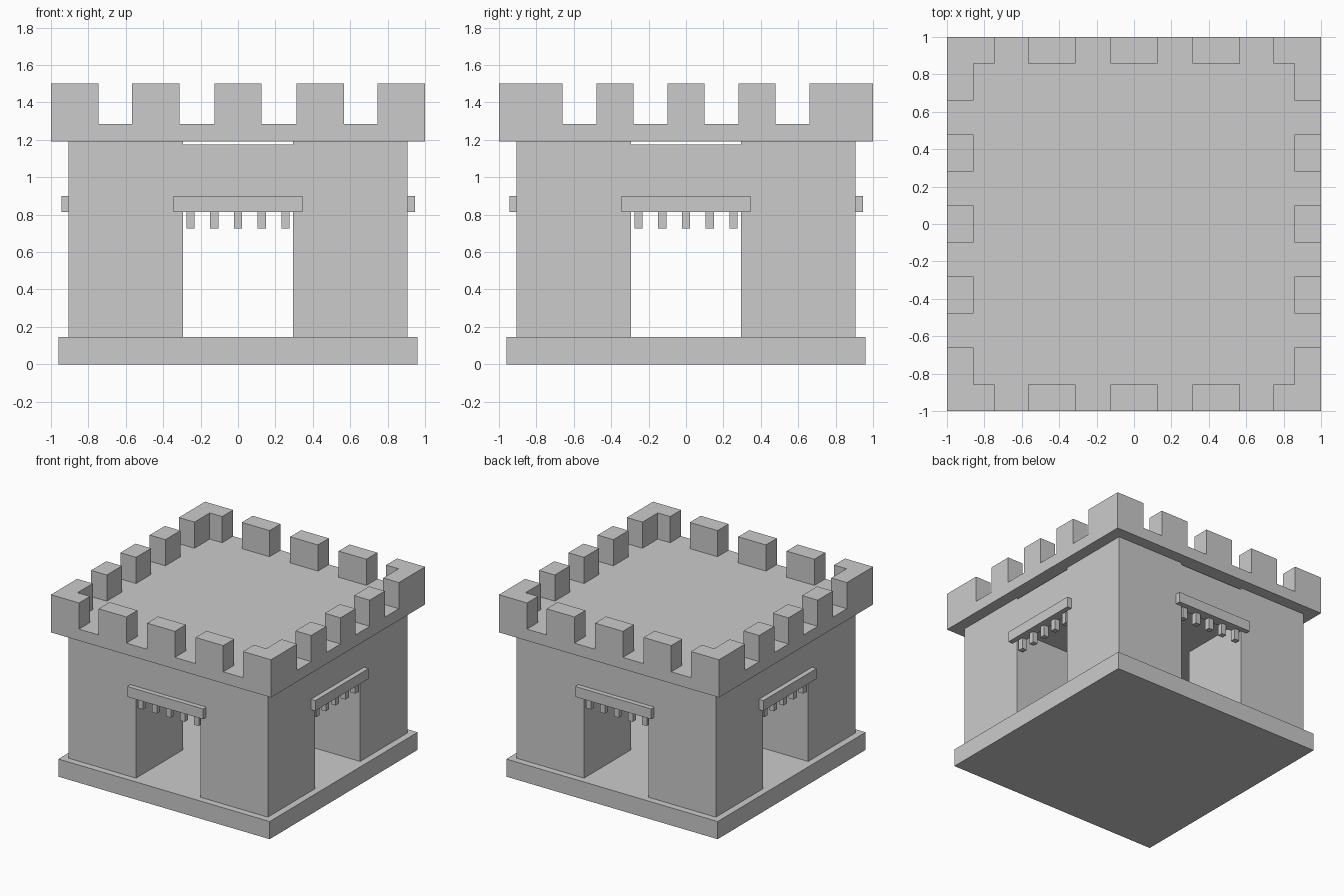
import bpy, bmesh

if "Cube" in bpy.data.objects:
    bpy.data.objects.remove(bpy.data.objects["Cube"])

def build(name, boxes):
    """One object made of boxes, each given as (x0, x1, y0, y1, z0, z1)."""
    bm = bmesh.new()
    for x0, x1, y0, y1, z0, z1 in boxes:
        cube = bmesh.ops.create_cube(bm, size=1)["verts"]
        for v in cube:
            v.co.x = x0 if v.co.x < 0 else x1
            v.co.y = y0 if v.co.y < 0 else y1
            v.co.z = z0 if v.co.z < 0 else z1
    mesh = bpy.data.meshes.new(name)
    bm.to_mesh(mesh)
    bm.free()
    obj = bpy.data.objects.new(name, mesh)
    bpy.context.collection.objects.link(obj)
    return obj

def span(sign, a, b):
    return tuple(sorted((sign * a, sign * b)))

SIGNS = (-1, 1)
WALL, DOOR = 0.905, 0.293

# Base slab and overhanging roof slab
build("base", [(-0.96, 0.96, -0.96, 0.96, 0, 0.145)])
build("roof_slab", [(-1, 1, -1, 1, 1.19, 1.285)])

# Four corner pillars leave a cross-shaped passage
for sx in SIGNS:
    for sy in SIGNS:
        build("corner_pillar", [(*span(sx, DOOR, WALL), *span(sy, DOOR, WALL), 0.145, 1.19)])

# Lintel blocks over the crossing passages, just short of the roof
LZ = (0.90, 1.175)
lintels = [(-WALL, WALL, -DOOR, DOOR, *LZ)]
lintels += [(-DOOR, DOOR, *span(s, DOOR, WALL), *LZ) for s in SIGNS]
build("passage_lintel", lintels)

# Lintel bar and gate teeth on each of the four sides
for along_x in (True, False):
    for s in SIGNS:
        def side(name, a0, a1, d0, d1, z0, z1):
            a, d = (a0, a1), span(s, d0, d1)
            return build(name, [(*a, *d, z0, z1) if along_x else (*d, *a, z0, z1)])
        side("gate_bar", -0.345, 0.345, 0.86, 0.945, 0.815, 0.90)
        for i in range(-2, 3):
            c = i * 0.127
            side("gate_tooth", c - 0.022, c + 0.022, 0.86, 0.903, 0.725, 0.815)

# L-shaped corner merlons
MZ = (1.285, 1.5)
IN = 0.858
for sx in SIGNS:
    for sy in SIGNS:
        build("corner_merlon", [
            (*span(sx, 0.745, 1), *span(sy, IN, 1), *MZ),
            (*span(sx, IN, 1), *span(sy, 0.66, IN), *MZ)])

# Three merlons between the corners on every edge
for s in SIGNS:
    for i in (-1, 0, 1):
        cx, cy = i * 0.44, i * 0.38
        build("merlon", [(cx - 0.126, cx + 0.126, *span(s, IN, 1), *MZ)])
        build("merlon", [(*span(s, IN, 1), cy - 0.098, cy + 0.098, *MZ)])
